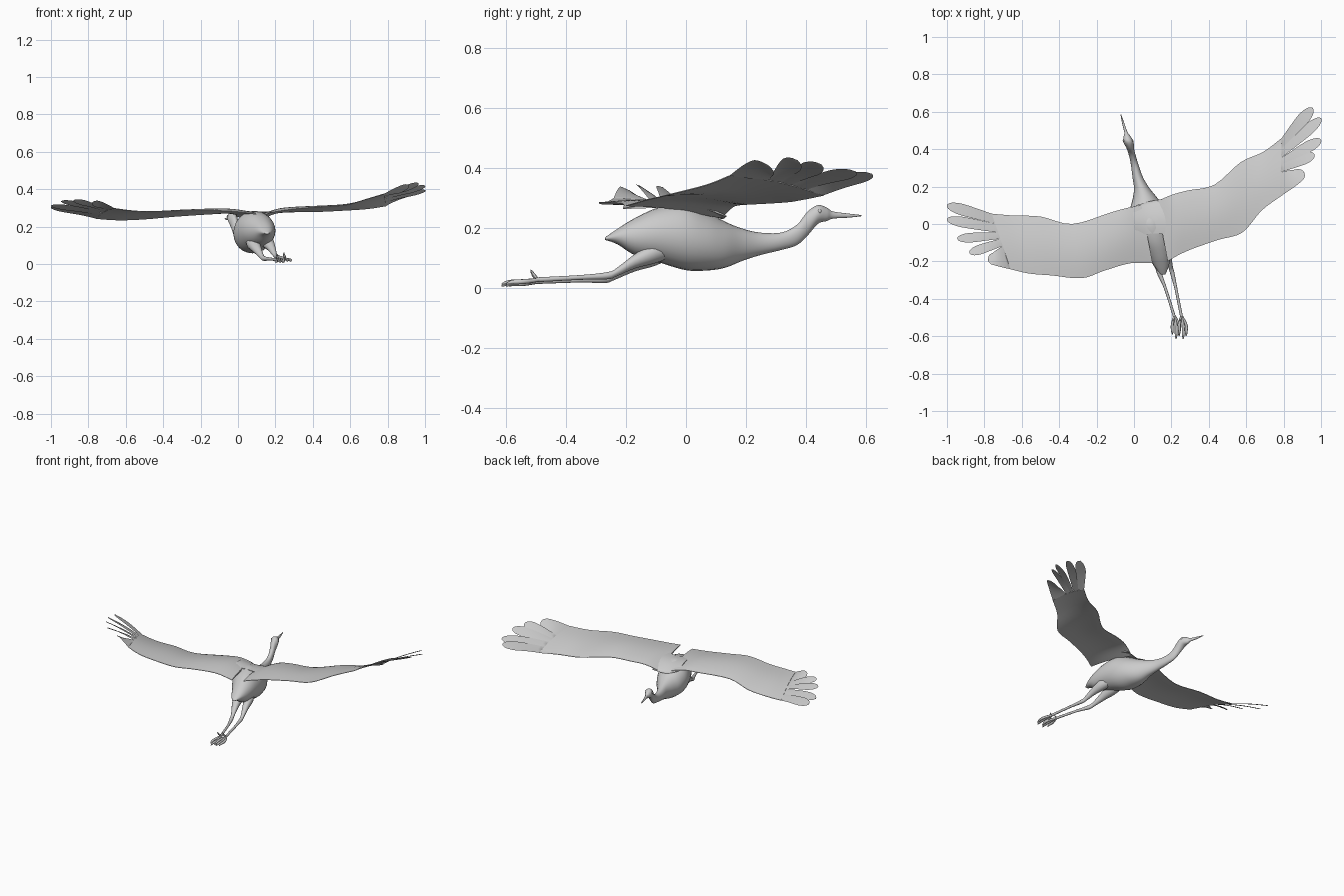
import bpy
import bmesh
from math import sin, cos, pi, sqrt
from mathutils import Vector

cube = bpy.data.objects.get("Cube")
if cube:
    bpy.data.objects.remove(cube, do_unlink=True)

plumage = bpy.data.materials.new("plumage_grey")
plumage.use_nodes = True
grey = (0.6, 0.6, 0.6, 1)
plumage.diffuse_color = grey
plumage.node_tree.nodes["Principled BSDF"].inputs["Base Color"].default_value = grey


def smooth_rows(rows, steps):
    """Catmull-Rom interpolation through rows of numbers."""
    result = []
    last = len(rows) - 1
    for i in range(last):
        before, start, end, after = (rows[max(i - 1, 0)], rows[i],
                                     rows[i + 1], rows[min(i + 2, last)])
        for k in range(steps):
            t = k / steps
            result.append([
                b + t * ((c - a) / 2 + t * ((a - 2.5 * b + 2 * c - d / 2)
                                            + t * (1.5 * (b - c) + (d - a) / 2)))
                for a, b, c, d in zip(before, start, end, after)])
    result.append(list(rows[-1]))
    return result


def skin(name, rings):
    """Join equal rings of points into one closed, smooth-shaded object."""
    bm = bmesh.new()
    loops = [[bm.verts.new(point) for point in ring] for ring in rings]
    count = len(loops[0])
    for first, second in zip(loops, loops[1:]):
        for j in range(count):
            k = (j + 1) % count
            bm.faces.new((first[j], first[k], second[k], second[j]))
    bm.faces.new(loops[0])
    bm.faces.new(reversed(loops[-1]))
    bmesh.ops.recalc_face_normals(bm, faces=bm.faces)
    mesh = bpy.data.meshes.new(name)
    bm.to_mesh(mesh)
    bm.free()
    mesh.materials.append(plumage)
    obj = bpy.data.objects.new(name, mesh)
    bpy.context.collection.objects.link(obj)
    bpy.ops.object.select_all(action="DESELECT")
    obj.select_set(True)
    bpy.context.view_layer.objects.active = obj
    bpy.ops.object.shade_smooth_by_angle(angle=pi / 3)


def tube(name, stations, sides=12, steps=4):
    """Elliptical tube along y; a station is x, y, z, half width, half height."""
    rings = []
    for x, y, z, wide, high in smooth_rows(stations, steps):
        turns = [2 * pi * j / sides for j in range(sides)]
        rings.append([(x + wide * cos(a), y, z + high * sin(a)) for a in turns])
    skin(name, rings)


def chord_point(row, s):
    """Point on the cambered mid surface of a wing station."""
    point = Vector(row[:3]).lerp(Vector(row[3:]), s)
    point.z += 0.014 * sin(pi * s)
    return point


def wing(name, stations, chord_steps=10):
    """Cambered panel; a station is the leading point, then the trailing point."""
    rows = smooth_rows(stations, 4)
    rings = []
    for n, row in enumerate(rows):
        thick = 0.014 - 0.011 * n / len(rows)

        def surface(i, side):
            s = i / chord_steps
            height = side * (thick * sqrt(s) * (1 - s) + 0.0015)
            return chord_point(row, s) + Vector((0, 0, height))

        rings.append([surface(i, 1) for i in range(chord_steps + 1)]
                     + [surface(i, -1) for i in range(chord_steps, -1, -1)])
    skin(name, rings)


def feather(name, front, back, tip, width, slope, steps=16):
    """Thin blade growing from a piece of the wing end to a rounded, tilted tip."""
    base, tip = (front + back) / 2, Vector(tip)
    along = tip - base
    side = Vector((-along.y, along.x, 0)).normalized()
    if side.y < 0:
        side.negate()
    side.z = slope * side.y
    lift = Vector((0, 0, 0.0025))
    rings = []
    for i in range(steps + 1):
        u = sin(pi / 2 * i / steps)
        centre = base.lerp(tip, u) + Vector((0, 0, 0.006 * sin(pi * u)))
        half = ((front - back) / 2).lerp(side * width / 2, min(1, 1.4 * u))
        half *= sqrt(max(1 - u ** 6, 0.004))
        rings.append([centre + half, centre + lift, centre - half, centre - lift])
    skin(name, rings)


# Tail, body, neck, head and beak in one flowing form
tube("body", [
    (.155, -.27, .165, .012, .004),
    (.148, -.23, .172, .036, .025),
    (.135, -.17, .172, .062, .062),
    (.11, -.09, .178, .09, .092),
    (.085, 0, .172, .105, .112),
    (.072, .07, .157, .095, .098),
    (.062, .13, .145, .07, .077),
    (.042, .19, .145, .042, .053),
    (.02, .25, .148, .028, .037),
    (.003, .32, .157, .02, .029),
    (-.01, .37, .178, .018, .034),
    (-.02, .405, .215, .02, .04),
    (-.03, .44, .246, .027, .031),
    (-.037, .47, .246, .018, .022),
    (-.043, .49, .244, .009, .012),
    (-.058, .54, .242, .006, .007),
    (-.07, .585, .242, .002, .002)], sides=24, steps=5)

# Eyes
for label, offset in (("left", .021), ("right", -.021)):
    tube(label + "_eye", [(offset - .032, .445 + .007 * sin(a), .256,
                           .007 * cos(a) + .0005, .007 * cos(a) + .0005)
                          for a in (-pi / 2, -pi / 4, 0, pi / 4, pi / 2)], steps=2)

# Feathered back joining both wing roots
wing("shoulder_mantle", [
    (-.01, .09, .257, .01, -.07, .28),
    (.07, .118, .232, .1, -.05, .278),
    (.16, .135, .24, .19, -.06, .28)])

# Wing panels, from root to the base of the flight feathers
wings = {
    "right": [
        (.04, .10, .25, .10, -.21, .265),
        (-.04, .085, .27, -.02, -.21, .28),
        (-.13, .06, .268, -.16, -.25, .285),
        (-.33, 0, .255, -.28, -.29, .285),
        (-.5, .04, .24, -.44, -.275, .28),
        (-.64, .045, .235, -.56, -.265, .285),
        (-.76, .055, .243, -.66, -.242, .298)],
    "left": [
        (.12, .12, .235, .18, -.2, .275),
        (.2, .155, .27, .24, -.165, .285),
        (.29, .18, .278, .32, -.13, .295),
        (.43, .21, .28, .45, -.085, .305),
        (.57, .33, .287, .58, -.045, .315),
        (.69, .385, .295, .68, .07, .345),
        (.79, .46, .31, .78, .145, .375)]}

# Spread flight feathers, leading one first: tip and width
tips = {
    "right": [((-1, .1, .30), .065), ((-1, .025, .31), .06),
              ((-.945, -.078, .335), .055), ((-.88, -.155, .34), .055),
              ((-.78, -.19, .325), .07)],
    "left": [((.955, .62, .38), .07), ((1, .565, .388), .065),
             ((1, .45, .412), .065), ((.965, .372, .425), .065),
             ((.91, .275, .408), .08)]}
splits = (0, .18, .34, .45, .58, 1)
for label, slope in (("right", -.55), ("left", -.75)):
    stations = wings[label]
    wing(label + "_wing", stations)
    for number, (tip, width) in enumerate(tips[label]):
        front, back = (chord_point(stations[-1], s)
                       for s in splits[number:number + 2])
        feather(f"{label}_flight_feather_{number + 1}", front, back, tip, width, slope)

# Trailing legs with thigh, joint and shank, then toes
legs = {
    "right": [(.07, -.03, .13, .02, .02), (.08, -.1, .112, .036, .036),
              (.1, -.17, .082, .026, .026), (.125, -.235, .043, .013, .014),
              (.138, -.27, .03, .013, .013), (.17, -.35, .027, .008, .008),
              (.217, -.5, .022, .008, .008)],
    "left": [(.13, -.03, .13, .02, .02), (.155, -.1, .118, .034, .034),
             (.177, -.17, .09, .023, .024), (.195, -.23, .054, .013, .014),
             (.204, -.26, .042, .012, .012), (.225, -.35, .036, .008, .008),
             (.255, -.5, .028, .008, .008)]}
for label, stations in legs.items():
    tube(label + "_leg", stations)
    x, y, z = stations[-1][:3]
    for toe, spread, reach in (("inner", -.012, .09), ("middle", .008, .115),
                               ("outer", .024, .1)):
        tube(f"{label}_{toe}_toe", [
            (x, y + .012, z, .006, .006),
            (x + spread, y - reach * .4, z - .006, .008, .008),
            (x + spread, y - reach * .8, z - .008, .007, .007),
            (x + spread, y - reach, z - .014, .002, .002)], sides=8)
    tube(label + "_hind_toe", [
        (x, y + .008, z, .006, .006),
        (x - .008, y - .008, z + .018, .006, .008),
        (x - .01, y - .018, z + .032, .002, .003)], sides=8)
